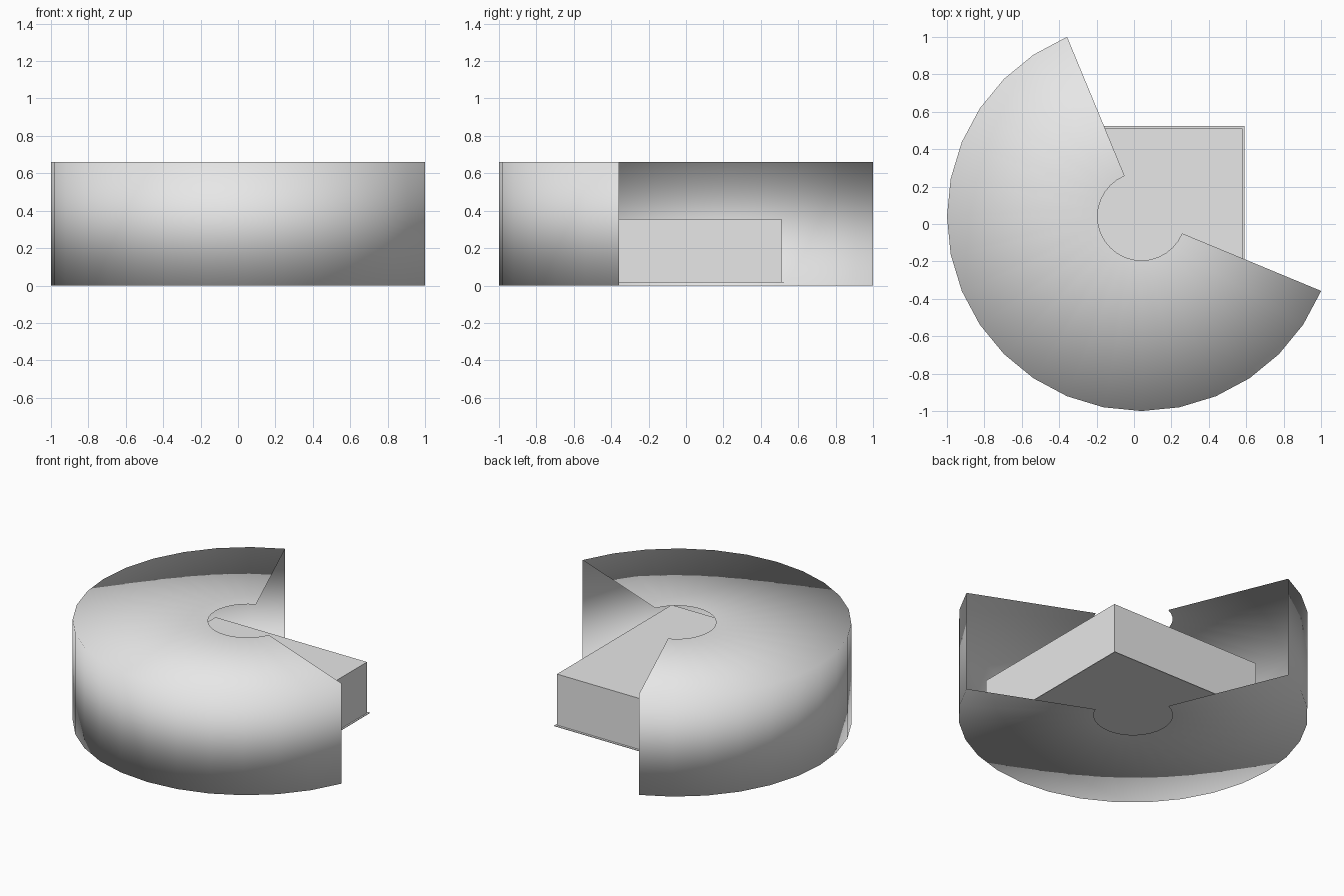
import bpy
import bmesh
from math import radians
from mathutils import Matrix, Vector

cube = bpy.data.objects.get("Cube")
if cube:
    bpy.data.objects.remove(cube, do_unlink=True)

grey = bpy.data.materials.new("light_grey")
grey.use_nodes = True
grey.diffuse_color = (0.8, 0.8, 0.8, 1)
grey.node_tree.nodes["Principled BSDF"].inputs["Base Color"].default_value = grey.diffuse_color


def finish(name, bm, smooth=False):
    mesh = bpy.data.meshes.new(name)
    for face in bm.faces:
        face.smooth = smooth
    bm.to_mesh(mesh)
    bm.free()
    mesh.materials.append(grey)
    obj = bpy.data.objects.new(name, mesh)
    bpy.context.collection.objects.link(obj)
    return obj


def span_matrix(low, high):
    low, high = Vector(low), Vector(high)
    size = high - low
    return Matrix.Translation((low + high) / 2) @ Matrix.Diagonal((*size, 1))


# Open drum shell: a C-shaped profile swept through five eighths of a turn
centre = Vector((0.04, 0.04, 0))
inner, outer, height = 0.235, 1.04, 0.66
bm = bmesh.new()
turn = Matrix.Rotation(radians(112.5), 3, "Z")
profile = [(inner, height), (outer, height), (outer, 0), (inner, 0)]
verts = [bm.verts.new(centre + turn @ Vector((r, 0, z))) for r, z in profile]
edges = [bm.edges.new(pair) for pair in zip(verts, verts[1:])]
bmesh.ops.spin(bm, geom=verts + edges, cent=centre, axis=(0, 0, 1),
               angle=radians(225), steps=20)
# Make the open shell face outwards
bm.normal_update()
if sum(f.normal.dot(f.calc_center_median() - centre - Vector((0, 0, height / 2)))
       for f in bm.faces) < 0:
    bmesh.ops.reverse_faces(bm, faces=bm.faces[:])
finish("drum_shell", bm, smooth=True)

# Block inside the drum, showing through the opening
bm = bmesh.new()
bmesh.ops.create_cube(bm, size=1, matrix=span_matrix((-0.52, -0.68, 0.02), (0.58, 0.51, 0.355)))
finish("inner_block", bm)

# Thin base sheet, slightly wider than the block
bm = bmesh.new()
bmesh.ops.create_cube(bm, size=1, matrix=span_matrix((-0.53, -0.69, 0.016), (0.59, 0.525, 0.02)))
finish("base_sheet", bm)
